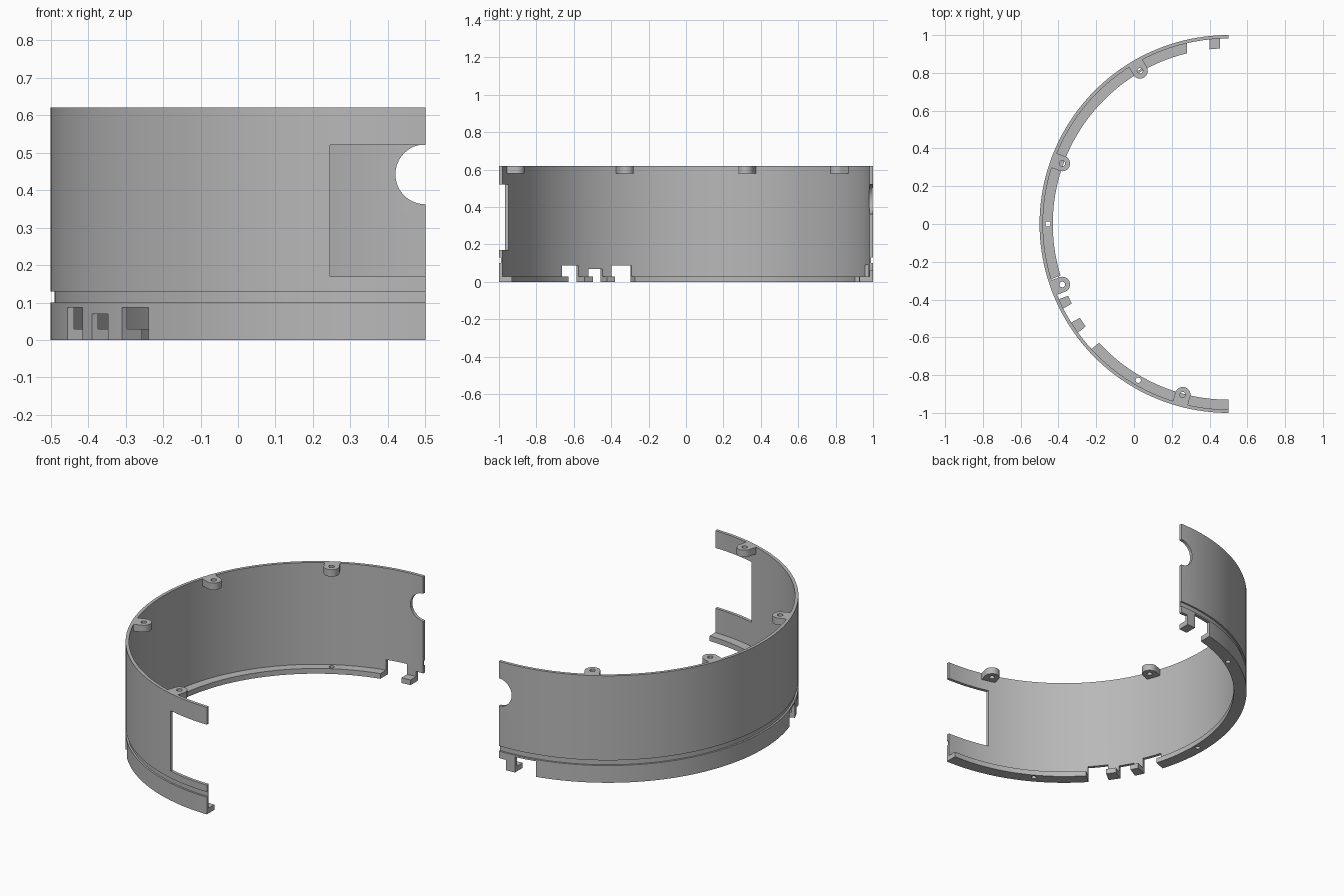
import bpy, bmesh
from math import sin, cos, pi, radians
from mathutils import Matrix, Vector

cube = bpy.data.objects.get("Cube")
if cube:
    bpy.data.objects.remove(cube, do_unlink=True)

CX = 0.5            # axis of the half ring
HEIGHT = 0.62
WALL_IN = 0.982     # inner radius of the wall
FLANGE_IN = 0.93    # inner radius of the bottom flange

grey = bpy.data.materials.new("plain grey")
grey.use_nodes = True
grey.diffuse_color = (0.48, 0.48, 0.48, 1)
grey.node_tree.nodes["Principled BSDF"].inputs["Base Color"].default_value = grey.diffuse_color


def make_object(name, bm):
    bmesh.ops.recalc_face_normals(bm, faces=bm.faces)
    mesh = bpy.data.meshes.new(name)
    bm.to_mesh(mesh)
    bm.free()
    mesh.materials.append(grey)
    obj = bpy.data.objects.new(name, mesh)
    bpy.context.collection.objects.link(obj)
    return obj


def at_angle(deg):
    """Frame on the ring axis with local x pointing outward; 0 is -x, positive goes to the back."""
    return Matrix.Translation((CX, 0, 0)) @ Matrix.Rotation(pi - radians(deg), 4, 'Z')


def add_box(bm, lo, hi, frame=Matrix()):
    lo, hi = Vector(lo), Vector(hi)
    m = frame @ Matrix.Translation((lo + hi) / 2) @ Matrix.Diagonal((*(hi - lo), 1))
    bmesh.ops.create_cube(bm, size=1, matrix=m)


def add_cylinder(bm, radius, depth, frame, segments=32):
    bmesh.ops.create_cone(bm, cap_ends=True, segments=segments, radius1=radius,
                          radius2=radius, depth=depth, matrix=frame)


def cut(obj, bm):
    """Subtract the cutter mesh, then remove the cutter."""
    cutter = make_object("cutter", bm)
    cutter.hide_render = True
    mod = obj.modifiers.new("cut", 'BOOLEAN')
    mod.operation, mod.solver, mod.object = 'DIFFERENCE', 'EXACT', cutter
    bpy.ops.object.select_all(action='DESELECT')
    obj.select_set(True)
    bpy.context.view_layer.objects.active = obj
    bpy.ops.object.modifier_apply(modifier=mod.name)
    bpy.data.objects.remove(cutter, do_unlink=True)
    bpy.ops.object.shade_smooth_by_angle(angle=radians(30))


# Half ring wall with outer groove and inner bottom flange
profile = [(1, 0), (1, 0.10), (0.99, 0.10), (0.99, 0.13), (1, 0.13), (1, HEIGHT),
           (WALL_IN, HEIGHT), (WALL_IN, 0.03), (FLANGE_IN, 0.03), (FLANGE_IN, 0)]
bm = bmesh.new()
steps = 96
rings = []
for i in range(steps + 1):
    a = pi * i / steps - pi / 2
    rings.append([bm.verts.new((CX - r * cos(a), r * sin(a), z)) for r, z in profile])
n = len(profile)
for a, b in zip(rings, rings[1:]):
    for j in range(n):
        k = (j + 1) % n
        bm.faces.new((a[j], a[k], b[k], b[j]))
bm.faces.new(rings[0])
bm.faces.new(rings[-1])
shell = make_object("half_ring_shell", bm)

# Openings in the shell
bm = bmesh.new()
add_box(bm, (0.245, -1.1, 0.17), (0.6, -0.8, 0.52))                      # front window
turn = Matrix.Translation((CX, 0.95, 0.442)) @ Matrix.Rotation(pi / 2, 4, 'X')
add_cylinder(bm, 0.08, 0.4, turn, 48)                                    # round back notch
for x0, x1, top in [(0.28, 0.40, 0.09), (0.455, 0.6, 0.06)]:             # back foot gaps
    add_box(bm, (x0, 0.8, -0.1), (x1, 1.1, top))
for mid, half, top in [(-20.6, 0.057, 0.087), (-29.6, 0.043, 0.07), (-39.1, 0.056, 0.087)]:
    add_box(bm, (0.85, -half, -0.1), (1.1, half, top), at_angle(mid))    # side foot gaps
for deg in (-60, 0, 60):                                                 # flange screw holes
    add_cylinder(bm, 0.014, 0.2, at_angle(deg) @ Matrix.Translation((0.955, 0, 0)))
cut(shell, bm)

# Screw bosses around the top rim
BOSS_R, BOSS_AT = 0.041, 0.936
for number, deg in enumerate((-75, -20, 20, 60), 1):
    frame = at_angle(deg)
    bm = bmesh.new()
    arc = [pi / 2 + pi * i / 20 for i in range(21)]
    outline = [(BOSS_AT + BOSS_R * cos(t), BOSS_R * sin(t)) for t in arc]
    outline += [(WALL_IN + 0.003, -BOSS_R), (WALL_IN + 0.003, BOSS_R)]
    face = bm.faces.new([bm.verts.new(frame @ Vector((x, y, 0.58))) for x, y in outline])
    top = bmesh.ops.extrude_face_region(bm, geom=[face])["geom"]
    bmesh.ops.translate(bm, vec=(0, 0, HEIGHT - 0.58),
                        verts=[v for v in top if isinstance(v, bmesh.types.BMVert)])
    boss = make_object(f"rim_boss_{number}", bm)
    bm = bmesh.new()
    add_cylinder(bm, 0.015, 0.2, frame @ Matrix.Translation((BOSS_AT, 0, 0.6)))
    cut(boss, bm)
